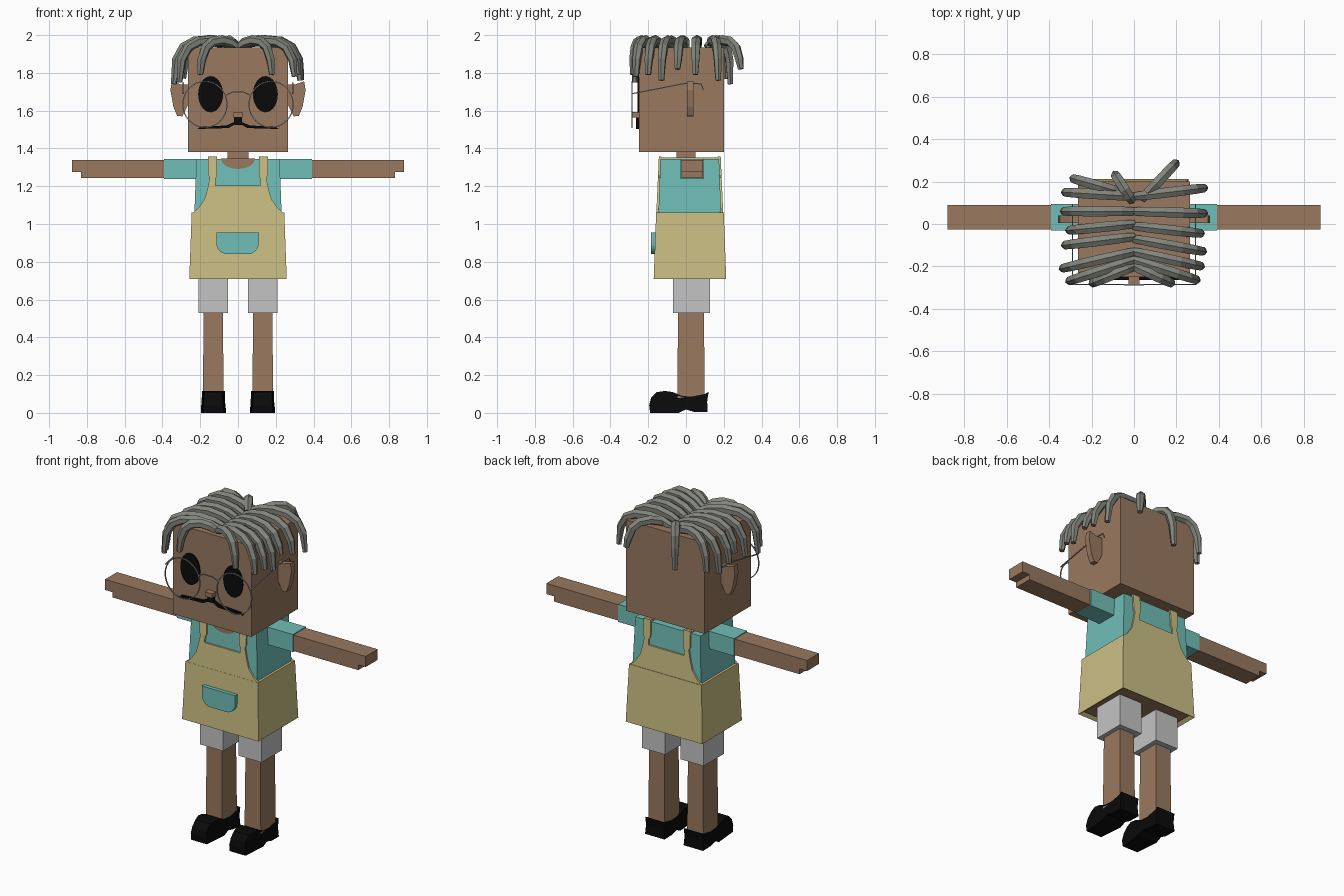
import bpy, bmesh, math
from mathutils import Vector

default_cube = bpy.data.objects.get("Cube")
if default_cube:
    bpy.data.objects.remove(default_cube, do_unlink=True)


def material(name, red, green, blue):
    mat = bpy.data.materials.new(name)
    mat.use_nodes = True
    color = (red, green, blue, 1)
    mat.diffuse_color = color
    shader = mat.node_tree.nodes["Principled BSDF"]
    shader.inputs["Base Color"].default_value = color
    shader.inputs["Roughness"].default_value = 0.8
    return mat


SKIN = material("skin brown", 0.32, 0.19, 0.115)
TEAL = material("shirt teal", 0.165, 0.52, 0.475)
TAN = material("apron tan", 0.6, 0.52, 0.23)
GREY = material("shorts grey", 0.55, 0.55, 0.55)
HAIR = material("hair grey", 0.22, 0.23, 0.2)
BLACK = material("black", 0.003, 0.003, 0.003)
METAL = material("glasses metal", 0.35, 0.36, 0.38)


def finish(name, bm, *mats):
    bmesh.ops.recalc_face_normals(bm, faces=bm.faces)
    mesh = bpy.data.meshes.new(name)
    bm.to_mesh(mesh)
    bm.free()
    for mat in mats:
        mesh.materials.append(mat)
    obj = bpy.data.objects.new(name, mesh)
    bpy.context.collection.objects.link(obj)
    return obj


def box(name, xs, ys, zs, mat, grow=0.0):
    """Box from ranges; grow widens the bottom on every side."""
    bm = bmesh.new()
    bmesh.ops.create_cube(bm, size=1)
    for v in bm.verts:
        sx, sy, top = (c > 0 for c in v.co)
        extra = 0 if top else grow
        v.co = (xs[sx] + (extra if sx else -extra),
                ys[sy] + (extra if sy else -extra), zs[top])
    return finish(name, bm, mat)


def prism(name, outline, depth, mat, along="y", shape=None):
    """Extrude an outline along y (x, z points) or along x (y, z points)."""
    bm = bmesh.new()
    near, far = depth

    def place(p, d):
        return (p[0], d, p[1]) if along == "y" else (d, p[0], p[1])

    face = bm.faces.new([bm.verts.new(place(p, near)) for p in outline])
    moved = bmesh.ops.extrude_face_region(bm, geom=[face])["geom"]
    for v in moved:
        if isinstance(v, bmesh.types.BMVert):
            v.co[1 if along == "y" else 0] = far
    if shape:
        for v in bm.verts:
            shape(v.co)
    return finish(name, bm, mat)


def ellipse(cx, cz, rx, rz, count, start=0, sweep=2 * math.pi):
    return [(cx + rx * math.cos(start + sweep * i / count),
             cz + rz * math.sin(start + sweep * i / count)) for i in range(count)]


def tube(name, points, radius, mat, sides, taper=None, cyclic=False, widen=1.0):
    """Sweep a ring of sides along a path, with level cross axes."""
    bm = bmesh.new()
    pts = [Vector(p) for p in points]
    last = len(pts) - 1
    rings = []
    span = pts[-1] - pts[0]
    level = Vector((-span.y, span.x, 0))
    level = Vector((0, 1, 0)) if cyclic or level.length < 1e-4 else level.normalized()
    for i, p in enumerate(pts):
        before = pts[i - 1] if i or cyclic else p
        after = pts[(i + 1) % len(pts)] if i < last or cyclic else p
        up = (after - before).cross(level).normalized()
        r = radius * (taper[i] if taper else 1)
        ring = []
        for k in range(sides):
            a = 2 * math.pi * (k + 0.5) / sides
            ring.append(bm.verts.new(p + level * math.cos(a) * r * widen + up * math.sin(a) * r))
        rings.append(ring)
    pairs = list(zip(rings, rings[1:])) + ([(rings[-1], rings[0])] if cyclic else [])
    for a, b in pairs:
        for k in range(sides):
            n = (k + 1) % sides
            bm.faces.new((a[k], a[n], b[n], b[k]))
    if not cyclic:
        bm.faces.new(rings[0])
        bm.faces.new(rings[-1])
    return finish(name, bm, mat)


# Head, neck and face
box("head", (-0.265, 0.265), (-0.25, 0.2), (1.38, 1.935), SKIN)
box("neck", (-0.055, 0.055), (-0.05, 0.05), (1.3, 1.39), SKIN)
box("nose", (-0.025, 0.025), (-0.285, -0.24), (1.565, 1.592), SKIN)
half = [(0.02, 1.565), (0.02, 1.54), (0.06, 1.522), (0.2, 1.514),
        (0.215, 1.503), (0.05, 1.508), (0.02, 1.525)]
prism("moustache", half + [(-x, z) for x, z in reversed(half)], (-0.265, -0.245), BLACK)

# Torso and apron
box("shirt", (-0.22, 0.22), (-0.135, 0.175), (1.0, 1.345), TEAL, grow=0.013)
prism("neckline", ellipse(0, 1.346, 0.09, 0.055, 9, math.pi, math.pi * 9 / 8),
      (-0.139, -0.13), SKIN)
box("neckline_top", (-0.085, 0.085), (-0.138, 0.06), (1.34, 1.348), SKIN)
apron = box("apron_skirt", (-0.245, 0.245), (-0.158, 0.2), (0.71, 1.06), TAN, grow=0.013)
apron.data.materials.append(SKIN)
bm = bmesh.new()
bm.from_mesh(apron.data)
bottom = [f for f in bm.faces if f.normal.z < -0.9]
bmesh.ops.inset_region(bm, faces=bottom, thickness=0.03, depth=0)
for f in bottom:
    f.material_index = 1
    bmesh.ops.translate(bm, verts=f.verts, vec=(0, 0, 0.015))
bm.to_mesh(apron.data)
bm.free()

half = [(0.245, 1.055), (0.21, 1.085), (0.178, 1.13), (0.163, 1.18), (0.15, 1.245),
        (0.158, 1.26), (0.158, 1.358), (0.11, 1.358), (0.11, 1.255), (0.12, 1.24),
        (0.12, 1.205)]
bib = half + [(-x, z) for x, z in reversed(half)]


def lean(direction):
    def shape(co):
        co.y -= direction * 0.045 * (co.z - 1.06)
    return shape


prism("front_bib", bib, (-0.157, -0.142), TAN, shape=lean(-1))
prism("back_bib", bib, (0.18, 0.197), TAN, shape=lean(1))
pocket = [(-0.115, 0.955), (0.11, 0.955)] + ellipse(0.05, 0.9, 0.06, 0.06, 6, 0, -math.pi / 2)
pocket += [(0.05, 0.84), (-0.055, 0.84)] + ellipse(-0.055, 0.9, 0.06, 0.06, 6, -math.pi * 7 / 12, -math.pi / 2)
prism("pocket", pocket, (-0.185, -0.155), TEAL)

# Shoe side profile, heel at +y
shoe = [(-0.19, 0), (-0.04, 0), (0, 0.018), (0.04, 0.006), (0.115, 0.004), (0.112, 0.06),
        (0.12, 0.112), (0.1, 0.1), (0.03, 0.086), (-0.02, 0.09), (-0.07, 0.11),
        (-0.11, 0.116), (-0.155, 0.11), (-0.185, 0.08), (-0.195, 0.04)]
ear = [(0.26, 1.74), (0.3, 1.738), (0.35, 1.755), (0.358, 1.71), (0.342, 1.62),
       (0.322, 1.572), (0.295, 1.57), (0.26, 1.64)]
hand = [(0.38, 1.243), (0.83, 1.243), (0.83, 1.275), (0.88, 1.275), (0.88, 1.34), (0.38, 1.34)]


def narrow_toe(co):
    side = math.copysign(0.13, co.x)
    if co.y < -0.15:
        co.x = side + (co.x - side) * 0.8
    if co.z > 0.05:
        co.x = side + (co.x - side) * 0.93


# Paired parts
for s, side in ((1, "left"), (-1, "right")):
    def flip(points):
        return [(s * p[0], *p[1:]) for p in points]

    def pair(a, b):
        return sorted((s * a, s * b))

    prism(side + "_arm", flip(hand), (-0.025, 0.09), SKIN)
    box(side + "_sleeve", pair(0.2, 0.392), (-0.03, 0.095), (1.238, 1.345), TEAL)
    box(side + "_strap_top", pair(0.11, 0.158), (-0.143, 0.184), (1.343, 1.351), TAN)
    box(side + "_shorts_leg", pair(0.052, 0.208), (-0.07, 0.127), (0.53, 0.735), GREY)
    box(side + "_leg", pair(0.08, 0.182), (-0.042, 0.095), (0.07, 0.54), SKIN, grow=0.004)
    prism(side + "_shoe", shoe, pair(0.064, 0.196), BLACK, along="x", shape=narrow_toe)
    prism(side + "_ear", flip(ear), (0.005, 0.04), SKIN)
    prism(side + "_eye", ellipse(s * 0.145, 1.687, 0.066, 0.096, 28), (-0.256, -0.248), BLACK)

    # Glasses
    lens = [(x, -0.285, z) for x, z in ellipse(s * 0.175, 1.633, 0.117, 0.122, 32)]
    tube(side + "_lens_rim", lens, 0.004, METAL, 4, cyclic=True)
    temple = [(0.29, -0.285, 1.69), (0.29, 0, 1.745), (0.29, 0.08, 1.742), (0.29, 0.092, 1.71)]
    tube(side + "_temple", flip(temple), 0.004, METAL, 4)

bridge = [(-0.068, -0.285, 1.68), (-0.03, -0.287, 1.698), (0.03, -0.287, 1.698), (0.068, -0.285, 1.68)]
tube("glasses_bridge", bridge, 0.004, METAL, 4)


# Hair locks falling from the centre parting
def lock(name, root, tip):
    arc = [(0, 1.936), (0.18, 1.96), (0.42, 1.973), (0.68, 1.965),
           (0.85, 1.935), (0.96, 1.87), (1, tip[2])]
    path = [(root[0] + (tip[0] - root[0]) * f, root[1] + (tip[1] - root[1]) * f, z) for f, z in arc]
    tube(name, path, 0.026, HAIR, 6, taper=(0.8, 1, 1.05, 1.05, 1, 0.9, 0.6))


# Each entry: root y, tip x, tip y, tip z
left_locks = [(0.13, 0.335, 0.17, 1.76), (0.06, 0.335, 0.05, 1.79), (-0.01, 0.32, -0.045, 1.82),
              (-0.07, 0.33, -0.13, 1.76), (-0.13, 0.32, -0.2, 1.79), (-0.17, 0.3, -0.265, 1.78),
              (-0.2, 0.18, -0.28, 1.79)]
right_locks = [(0.13, -0.33, 0.15, 1.75), (0.06, -0.335, 0.06, 1.78), (0, -0.31, -0.03, 1.8),
               (-0.06, -0.33, -0.1, 1.76), (-0.13, -0.34, -0.21, 1.74), (-0.17, -0.31, -0.27, 1.75),
               (-0.2, -0.2, -0.28, 1.79)]
for i, (y, *tip) in enumerate(left_locks + right_locks):
    lock(f"hair_lock_{i + 1}", (0, y), tip)
back_locks = [((0.04, 0.12), (0.2, 0.29, 1.82)), ((-0.01, 0.11), (-0.09, 0.235, 1.74)),
              ((-0.06, 0.15), (-0.29, 0.215, 1.77))]
for i, (root, tip) in enumerate(back_locks):
    lock(f"back_hair_lock_{i + 1}", root, tip)
